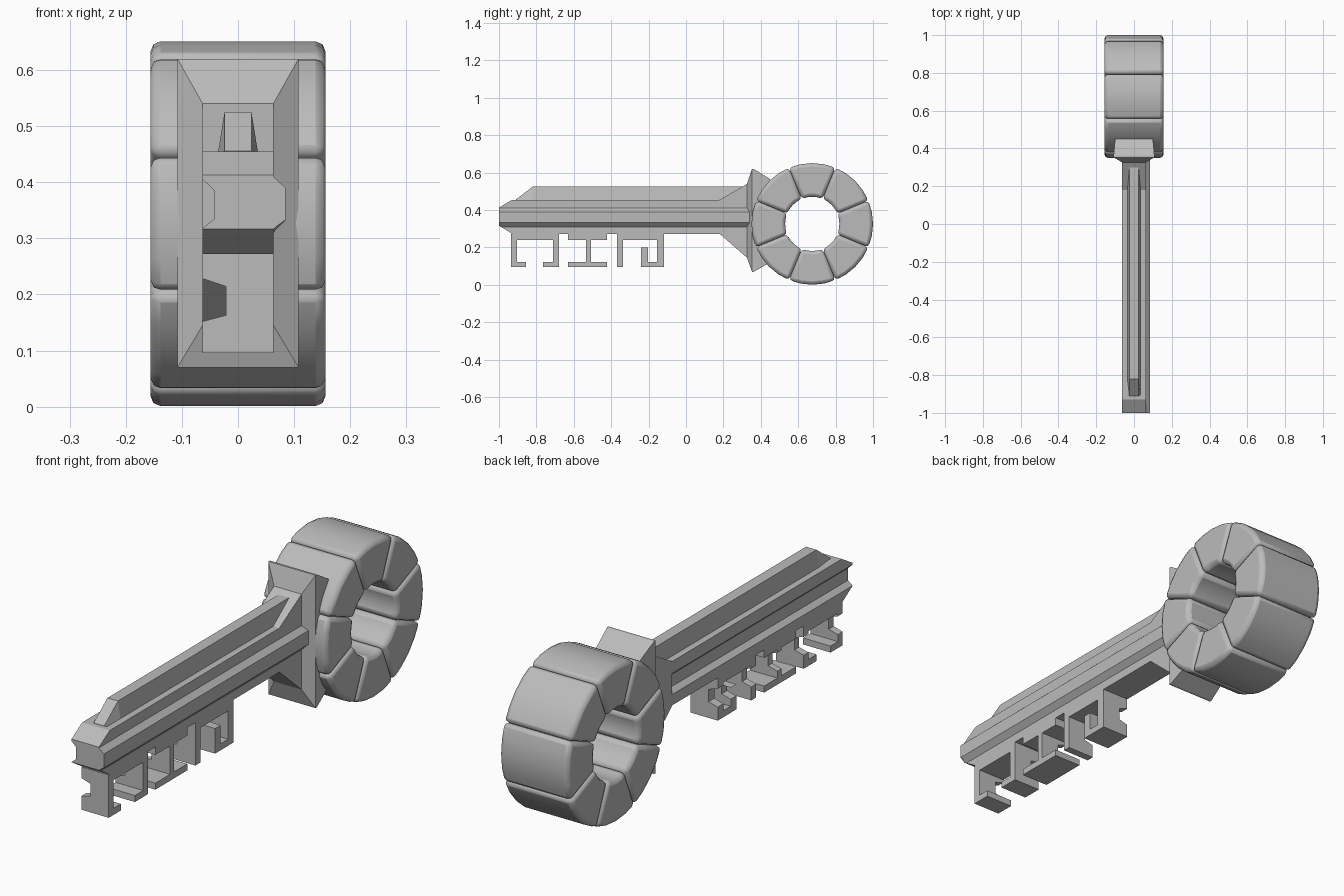
import bpy, bmesh
from math import sin, cos, radians

cube = bpy.data.objects.get("Cube")
if cube:
    bpy.data.objects.remove(cube, do_unlink=True)

grey = bpy.data.materials.new("plain_grey")
grey.use_nodes = True
GREY = (0.5, 0.5, 0.5, 1)
grey.diffuse_color = GREY
grey.node_tree.nodes["Principled BSDF"].inputs["Base Color"].default_value = GREY


def finish(name, bm):
    bmesh.ops.remove_doubles(bm, verts=bm.verts, dist=0.0005)
    bmesh.ops.recalc_face_normals(bm, faces=bm.faces)
    mesh = bpy.data.meshes.new(name)
    bm.to_mesh(mesh)
    bm.free()
    mesh.materials.append(grey)
    obj = bpy.data.objects.new(name, mesh)
    bpy.context.collection.objects.link(obj)
    return obj


def loft(name, sections):
    """Skin matching (x, z) outlines placed at successive y positions."""
    bm = bmesh.new()
    rings = [[bm.verts.new((x, y, z)) for x, z in pts] for y, pts in sections]
    n = len(rings[0])
    for a, b in zip(rings, rings[1:]):
        for i in range(n):
            j = (i + 1) % n
            bm.faces.new((a[i], a[j], b[j], b[i]))
    bm.faces.new(rings[0])
    bm.faces.new(rings[-1])
    return finish(name, bm)


def rect(hw, z0, z1):
    return [(-hw, z0), (hw, z0), (hw, z1), (-hw, z1)]


def clamp(pts, lo, hi):
    return [(x, min(max(z, lo), hi)) for x, z in pts]


W = 0.063           # half width of the shaft
BOT, TOP = 0.273, 0.455

# Shaft with a groove along its right side and a chamfered tip
shaft = [(-W, BOT), (W, BOT), (W, TOP), (-W, TOP),
         (-W, 0.405), (-0.042, 0.385), (-0.042, 0.335), (-W, 0.318)]
loft("shaft", [(-1, clamp(shaft, 0.317, 0.413)), (-0.93, shaft), (0.18, shaft)])

# Rib along the left side of the shaft
rib = [(0.05, 0.31), (W, 0.31), (0.085, 0.333), (0.085, 0.39), (W, 0.41), (0.05, 0.41)]
loft("side_rib", [(-1, clamp(rib, 0.317, 0.41)), (-0.99, rib), (0.34, rib)])

# Raised blade on top of the shaft, ramped at the tip
blade = [(-0.036, 0.45), (0.036, 0.45), (0.024, 0.525), (-0.024, 0.525)]
loft("top_blade", [(-0.91, clamp(blade, 0.45, 0.456)), (-0.82, blade), (0.31, blade)])

# Flared collar between shaft and ring
loft("collar", [(0.18, rect(W, BOT, TOP)), (0.326, rect(W, 0.145, 0.54)),
                (0.353, rect(0.108, 0.07, 0.62)), (0.362, rect(0.108, 0.07, 0.62)),
                (0.45, rect(0.1, 0.12, 0.566))])

# Teeth: notched legs joined by top bars and feet
FOOT, FOOT_TOP, BAR = 0.096, 0.123, 0.24
leg = [(-W, FOOT), (W, FOOT), (W, BOT), (-W, BOT),
       (-W, 0.228), (-0.021, 0.214), (-0.021, 0.163), (-W, 0.152)]
legs = [(-0.936, -0.904), (-0.711, -0.68), (-0.535, -0.508),
        (-0.369, -0.337), (-0.155, -0.118)]
bars = [(-0.936, -0.68), (-0.631, -0.422), (-0.369, -0.118)]
feet = [(-0.936, -0.856), (-0.765, -0.68), (-0.631, -0.422), (-0.24, -0.118)]
for i, (a, b) in enumerate(legs):
    loft(f"tooth_leg_{i + 1}", [(a, leg), (b, leg)])
for label, spans, lo, hi in (("bar", bars, BAR, BOT), ("foot", feet, FOOT, FOOT_TOP)):
    for i, (a, b) in enumerate(spans):
        loft(f"tooth_{label}_{i + 1}", [(a, rect(W, lo, hi)), (b, rect(W, lo, hi))])
hook = clamp(leg, FOOT, 0.2)
loft("tooth_hook", [(-0.24, hook), (-0.203, hook)])

# Ring handle made of eight bevelled wedge blocks
CY, CZ, OUTER, INNER, HALF = 0.675, 0.326, 0.325, 0.145, 0.156
COUNT, STEPS = 8, 4
for k in range(COUNT):
    span = 360 / COUNT
    angles = [radians(span * (k - 0.5 + s / STEPS)) for s in range(STEPS + 1)]
    outline = [(OUTER, a) for a in angles] + [(INNER, a) for a in reversed(angles)]
    bm = bmesh.new()
    sides = [[bm.verts.new((x, CY + r * cos(a), CZ + r * sin(a))) for r, a in outline]
             for x in (-HALF, HALF)]
    n = len(outline)
    for i in range(n):
        j = (i + 1) % n
        bm.faces.new((sides[0][i], sides[0][j], sides[1][j], sides[1][i]))
    for side in sides:
        bm.faces.new(side)
    block = finish(f"ring_block_{k + 1}", bm)
    bevel = block.modifiers.new("bevel", "BEVEL")
    bevel.width = 0.018
    bevel.segments = 2
    bevel.limit_method = "ANGLE"
    bevel.angle_limit = radians(40)
    for o in bpy.context.selected_objects:
        o.select_set(False)
    block.select_set(True)
    bpy.context.view_layer.objects.active = block
    bpy.ops.object.shade_smooth_by_angle(angle=radians(30))
